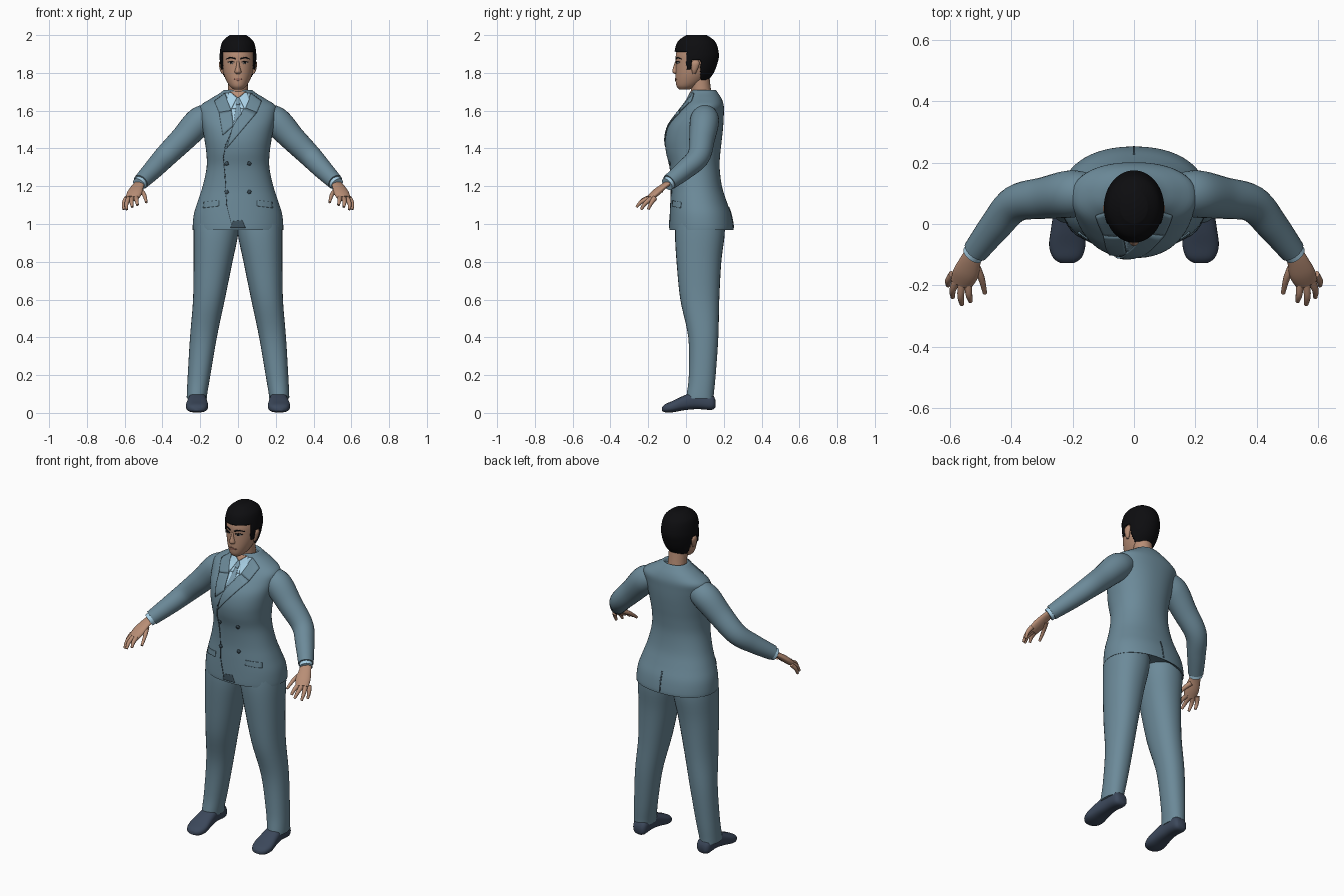
import bpy, bmesh, math
from mathutils import Vector
from mathutils.bvhtree import BVHTree

if "Cube" in bpy.data.objects:
    bpy.data.objects.remove(bpy.data.objects["Cube"])


def material(name, *rgb):
    m = bpy.data.materials.new(name)
    m.use_nodes = True
    m.diffuse_color = (*rgb, 1)
    bsdf = m.node_tree.nodes["Principled BSDF"]
    bsdf.inputs["Base Color"].default_value = (*rgb, 1)
    bsdf.inputs["Roughness"].default_value = 0.8
    return m


SUIT = material("suit_blue_grey", 0.15, 0.255, 0.32)
SEAM = material("suit_shadow", 0.05, 0.085, 0.11)
SHIRT = material("shirt_light_blue", 0.4, 0.64, 0.8)
TIE = material("tie_grey_blue", 0.2, 0.33, 0.42)
SHOE = material("shoe_navy", 0.045, 0.065, 0.105)
SKIN = material("skin", 0.48, 0.27, 0.18)
LIP = material("lips", 0.33, 0.15, 0.11)
HAIR = material("hair_black", 0.004, 0.004, 0.005)
WHITE = material("eye_white", 0.6, 0.6, 0.58)


def smooth(rows, k=4):
    """Resample a table of sections along a smooth curve."""
    out = []
    for i in range(len(rows) - 1):
        quad = (rows[max(i - 1, 0)], rows[i], rows[i + 1], rows[min(i + 2, len(rows) - 1)])
        for t in (j / k for j in range(k)):
            out.append([b + (c - a) * t / 2 + (a - 2.5 * b + 2 * c - d / 2) * t * t
                        + (1.5 * (b - c) + (d - a) / 2) * t ** 3 for a, b, c, d in zip(*quad)])
    return out + [list(rows[-1])]


def ring(centre, u, v, n=32, power=2):
    pts = []
    for i in range(n):
        c, s = math.cos(math.tau * i / n), math.sin(math.tau * i / n)
        pts.append(Vector(centre) + Vector(u) * math.copysign(abs(c) ** (2 / power), c)
                   + Vector(v) * math.copysign(abs(s) ** (2 / power), s))
    return pts


def stack(rows, n=32, power=2, k=4):
    """Level sections: z, centre x, half width, front y, back y."""
    return [ring((x, (f + b) / 2, z), (r, 0, 0), (0, (b - f) / 2, 0), n, power)
            for z, x, r, f, b in smooth(rows, k)]


def tube(rows, flat=1, ref=(1, 0, 1), n=20, k=4):
    """Sections across a path: x, y, z, radius."""
    rows = smooth(rows, k)
    pts = [Vector(r[:3]) for r in rows]
    rings = []
    for i, p in enumerate(pts):
        t = (pts[min(i + 1, len(pts) - 1)] - pts[max(i - 1, 0)]).normalized()
        u = t.cross(Vector(ref)).normalized()
        rings.append(ring(p, u * rows[i][3] * flat, u.cross(t) * rows[i][3], n))
    return rings


def finish(name, bm, mat, mirror=False, thick=0):
    bmesh.ops.recalc_face_normals(bm, faces=bm.faces)
    me = bpy.data.meshes.new(name)
    bm.to_mesh(me)
    bm.free()
    me.materials.append(mat)
    me.shade_smooth()
    me.set_sharp_from_angle(angle=math.radians(50))
    ob = bpy.data.objects.new(name, me)
    bpy.context.collection.objects.link(ob)
    if thick:
        mod = ob.modifiers.new("Thickness", "SOLIDIFY")
        mod.thickness, mod.offset = thick, 0
    if mirror:
        ob.modifiers.new("Mirror", "MIRROR").use_clip = False
    return ob


def build(name, lofts, mat, mirror=False, drop=None, thick=0):
    bm = bmesh.new()
    for rings in lofts:
        vs = [[bm.verts.new(p) for p in r] for r in rings]
        n = len(vs[0])
        for a, b in zip(vs, vs[1:]):
            for i in range(n):
                bm.faces.new((a[i], a[(i + 1) % n], b[(i + 1) % n], b[i]))
        bm.faces.new(vs[0])
        bm.faces.new(vs[-1])
    if drop:
        bad = [f for f in bm.faces if drop(f.calc_center_median())]
        bmesh.ops.delete(bm, geom=bad, context="FACES")
    return finish(name, bm, mat, mirror, thick)


def plate(name, target, corners, mat, lift=0.002, mirror=False, side=-1):
    """Lay thin x,z polygons onto the front (side -1) or back of a target."""
    tree = BVHTree.FromPolygons([v.co for v in target.data.vertices],
                                [p.vertices[:] for p in target.data.polygons])
    bm = bmesh.new()
    for poly in corners:
        bm.faces.new([bm.verts.new((x, 0, z)) for x, z in poly])
    bmesh.ops.subdivide_edges(bm, edges=bm.edges, cuts=7, use_grid_fill=True)
    for v in bm.verts:
        hit = tree.ray_cast(Vector((v.co.x, side, v.co.z)), Vector((0, -side, 0)))[0]
        v.co.y = (hit.y if hit else 0.05) + side * lift
    return finish(name, bm, mat, mirror, 0.005)


def strip(path, w):
    return [((a[0] - w, a[1]), (a[0] + w, a[1]), (b[0] + w, b[1]), (b[0] - w, b[1]))
            for a, b in zip(path, path[1:])]


def disc(x, z, rx, rz):
    return [(x + rx * c, z + rz * s) for c, s in ((-1, -.4), (-.3, -1), (.6, -.8), (1, .2), (.3, 1), (-.6, .8))]


# Jacket
jacket = build("jacket", [stack([
    (1.0, 0, .2, -.06, .21), (.975, 0, .232, -.082, .24), (.975, 0, .24, -.088, .252),
    (1.05, 0, .234, -.086, .24), (1.12, 0, .213, -.083, .215), (1.2, 0, .187, -.08, .19),
    (1.3, 0, .166, -.087, .178), (1.38, 0, .168, -.106, .182), (1.45, 0, .178, -.11, .19),
    (1.52, 0, .19, -.093, .197), (1.58, 0, .2, -.052, .2), (1.625, 0, .2, -.015, .2),
    (1.66, 0, .15, .01, .19), (1.69, 0, .1, .025, .172), (1.71, 0, .07, .035, .155),
    (1.69, 0, .055, .045, .145)], n=64, power=2.2)], SUIT)
sleeve = [(.13, .1, 1.575, .06), (.2, .098, 1.545, .077), (.29, .085, 1.452, .068),
          (.385, .066, 1.357, .06), (.45, -.005, 1.288, .052), (.515, -.088, 1.222, .042)]
build("sleeves", [tube(sleeve, n=28, k=6)], SUIT, mirror=True)

# Jacket details
plate("lapels", jacket, [((.07, 1.692), (.125, 1.65), (.1, 1.59), (.035, 1.615)),
                         ((.035, 1.615), (.1, 1.59), (-.06, 1.4), (-.025, 1.52)),
                         ((-.07, 1.692), (-.125, 1.65), (-.1, 1.59), (-.035, 1.6)),
                         ((-.035, 1.6), (-.1, 1.59), (-.08, 1.47), (-.025, 1.52))], SUIT, .004)
plate("front_overlap_seam", jacket,
      strip([(-.022, 1.52), (-.065, 1.42), (-.078, 1.35), (-.068, 1.25), (-.06, 1.1), (-.03, .98)], .002), SEAM, 0)
plate("hem_gap", jacket, [((-.04, .98), (.04, .98), (.022, 1.02), (-.025, 1.015))], SEAM, 0)
plate("back_vent", jacket, strip([(0, .98), (0, 1.09)], .004), SEAM, 0, side=1)
plate("pocket_flaps", jacket, [((.1, 1.125), (.18, 1.115), (.183, 1.085), (.1, 1.095))], SUIT, mirror=True)
plate("buttons", jacket, [disc(.06, z, .011, .011) for z in (1.17, 1.32)], SEAM, .003, mirror=True)

# Shirt and tie
plate("shirt_front", jacket, [((-.068, 1.692), (.068, 1.692), (.035, 1.61), (-.035, 1.61)),
                              ((-.035, 1.61), (.035, 1.61), (-.023, 1.52))], SHIRT, .001)
plate("shirt_collar", jacket, [((.006, 1.668), (.045, 1.7), (.06, 1.66), (.037, 1.605))],
      SHIRT, .006, mirror=True)
plate("tie", jacket, [((-.014, 1.668), (.014, 1.668), (.009, 1.632), (-.009, 1.632)),
                      ((-.009, 1.632), (.009, 1.632), (.018, 1.58), (-.024, 1.535))], TIE, .004)
build("shirt_cuffs", [tube([(.505, -.075, 1.23, .036), (.525, -.1, 1.21, .036)])], SHIRT, mirror=True)

# Trousers
build("trousers", [stack([
    (1.05, .115, .113, -.05, .2), (.95, .117, .118, -.058, .205), (.8, .132, .103, -.05, .187),
    (.6, .154, .084, -.03, .176), (.4, .183, .071, .012, .171), (.2, .206, .06, .015, .157),
    (.1, .217, .054, .004, .147), (.075, .218, .053, .0, .147)], power=2.2, k=5)], SUIT, mirror=True)

# Shoes: half width and height sections from heel to toe
heel_to_toe = [(.155, .212, .026, .03, .07), (.135, .213, .042, .016, .1), (.06, .214, .045, .02, .115),
               (-.01, .216, .053, .014, .092), (-.07, .217, .059, .003, .064),
               (-.11, .217, .046, .003, .046), (-.127, .217, .022, .01, .03)]
build("shoes", [[ring((x, y, (lo + hi) / 2), (r, 0, 0), (0, 0, (hi - lo) / 2), 28, 2.6)
                 for y, x, r, lo, hi in smooth(heel_to_toe)]], SHOE, mirror=True)

# Hands: palm, four fingers and a thumb
palm = tube([(.515, -.085, 1.222, .029), (.532, -.12, 1.198, .034), (.547, -.16, 1.165, .042),
             (.562, -.193, 1.135, .036)], flat=.45, ref=(1, .2, -.1))
digits = [((.59, -.165, 1.138), (.604, -.185, 1.11), (.605, -.2, 1.077)),
          ((.577, -.182, 1.136), (.59, -.215, 1.11), (.59, -.238, 1.076)),
          ((.56, -.19, 1.137), (.564, -.235, 1.118), (.56, -.262, 1.09)),
          ((.54, -.187, 1.142), (.537, -.23, 1.125), (.532, -.252, 1.1)),
          ((.518, -.13, 1.18), (.497, -.175, 1.155), (.485, -.225, 1.115))]
fingers = [tube([(*p, r) for p, r in zip(d, (.014, .011, .007))], n=12) for d in digits]
build("hands", [palm] + fingers, SKIN, mirror=True)

# Head, neck, nose and ears
skull = [(1.713, 0, .024, -.036, .02), (1.73, 0, .044, -.05, .06), (1.76, 0, .062, -.055, .1),
         (1.8, 0, .077, -.055, .13), (1.85, 0, .085, -.054, .15), (1.9, 0, .086, -.053, .158),
         (1.95, 0, .073, -.035, .14), (1.985, 0, .035, .01, .095)]
head = build("head", [stack(skull, n=64, k=6)], SKIN)
build("neck", [tube([(0, .09, 1.62, .058), (0, .082, 1.69, .053), (0, .072, 1.78, .052)])], SKIN)
build("nose", [stack([(1.793, 0, .012, -.055, -.02), (1.805, 0, .019, -.072, -.02),
                      (1.835, 0, .011, -.066, -.02), (1.872, 0, .009, -.053, -.02)], n=16)], SKIN)
build("ears", [stack([(1.795, .08, .005, .035, .05), (1.815, .085, .011, .03, .06),
                      (1.85, .088, .013, .028, .072), (1.868, .086, .006, .04, .062)], n=16)], SKIN, mirror=True)
plate("collar_opening", jacket, [((-.042, 1.7), (.042, 1.7), (0, 1.667))], SKIN, .005)

# Hair: a shell over the skull with an opening for the face and ears
shell = [(z + .012 * (z > 1.94), x, r + .007, f - .006, b + .012) for z, x, r, f, b in skull[2:]]
build("hair", [stack(shell, n=96, k=10)], HAIR, thick=.008,
      drop=lambda c: c.z < 1.765 or (c.y < .004 and c.z < 1.915)
      or (c.y < .028 and c.z < 1.82) or (c.y < .078 and c.z < 1.87 and c.y > .028)
      or (c.y < .078 and c.z < 1.82))

# Painted face
plate("eyes", head, [((.02, 1.852), (.034, 1.847), (.05, 1.853), (.035, 1.86))], WHITE, 0, mirror=True)
plate("irises", head, [((.029, 1.849), (.041, 1.849), (.041, 1.86), (.029, 1.86))], HAIR, .001, mirror=True)
plate("upper_lashes", head, [((.018, 1.855), (.035, 1.859), (.035, 1.864), (.018, 1.859)),
                             ((.035, 1.859), (.053, 1.855), (.054, 1.859), (.035, 1.864))], HAIR, .001, mirror=True)
plate("eyebrows", head, [((.014, 1.871), (.04, 1.878), (.04, 1.885), (.014, 1.879)),
                         ((.04, 1.878), (.062, 1.872), (.062, 1.875), (.04, 1.885))], HAIR, .001, mirror=True)
plate("mouth", head, [((-.028, 1.766), (0, 1.758), (.028, 1.766), (0, 1.774))], LIP, .001)
